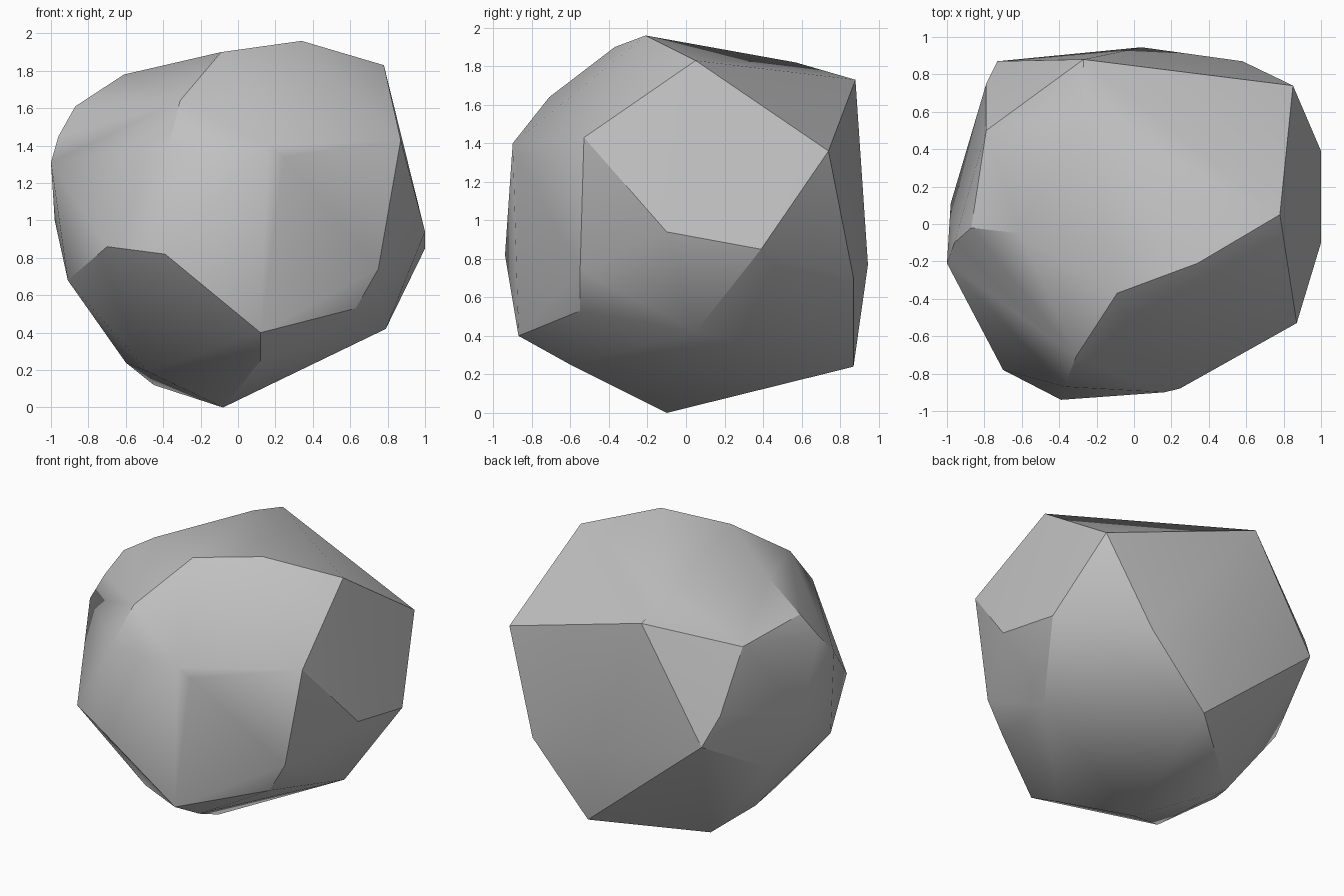
import bpy
import bmesh
import math

cube = bpy.data.objects.get("Cube")
if cube:
    bpy.data.objects.remove(cube, do_unlink=True)

# Corners of the boulder, grouped by region
crown = [(.34, -.21, 1.96), (.78, .05, 1.83), (-.09, -.37, 1.9),
         (-.31, -.71, 1.64), (-.61, -.05, 1.78), (-.28, .57, 1.82),
         (-.27, .88, 1.73)]
front = [(.87, -.53, 1.43), (-.37, -.87, 1.4), (.16, -.9, 1.4), (.245, -.88, 1.34),
         (-.39, -.94, .82), (-.7, -.78, .86), (.12, -.87, .4),
         (.63, -.55, .53), (.75, -.55, .74)]
left_side = [(1, -.1, .94), (1, .39, .85), (.85, .74, 1.36), (.79, .05, .42)]
right_side = [(-1, -.21, 1.31), (-.96, -.1, 1.45), (-.87, -.02, 1.61),
              (-.98, .11, 1), (-.91, -.3, .68), (-.88, .35, .68),
              (-.79, .5, 1.56), (-.79, .75, 1.17)]
back = [(.04, .945, .77), (.58, .87, .7), (-.73, .87, .98), (.15, .87, .24)]
base = [(-.08, -.1, 0), (.12, -.6, .25), (-.45, .37, .12),
        (-.48, -.34, .19), (-.6, .09, .24)]

# Wrap the corners in a convex shell
bm = bmesh.new()
for point in crown + front + left_side + right_side + back + base:
    bm.verts.new(point)
bmesh.ops.convex_hull(bm, input=bm.verts)
loose = [v for v in bm.verts if not v.link_faces]
bmesh.ops.delete(bm, geom=loose, context='VERTS')
bmesh.ops.recalc_face_normals(bm, faces=bm.faces)
mesh = bpy.data.meshes.new("boulder")
bm.to_mesh(mesh)
bm.free()

boulder = bpy.data.objects.new("boulder", mesh)
bpy.context.collection.objects.link(boulder)

# Stone colour
stone = bpy.data.materials.new("grey_stone")
stone.use_nodes = True
grey = (.53, .53, .53, 1)
stone.diffuse_color = grey
stone.node_tree.nodes["Principled BSDF"].inputs["Base Color"].default_value = grey
mesh.materials.append(stone)

# Soft facets with crisp main edges
bpy.ops.object.select_all(action='DESELECT')
boulder.select_set(True)
bpy.context.view_layer.objects.active = boulder
bpy.ops.object.shade_smooth_by_angle(angle=math.radians(30))
